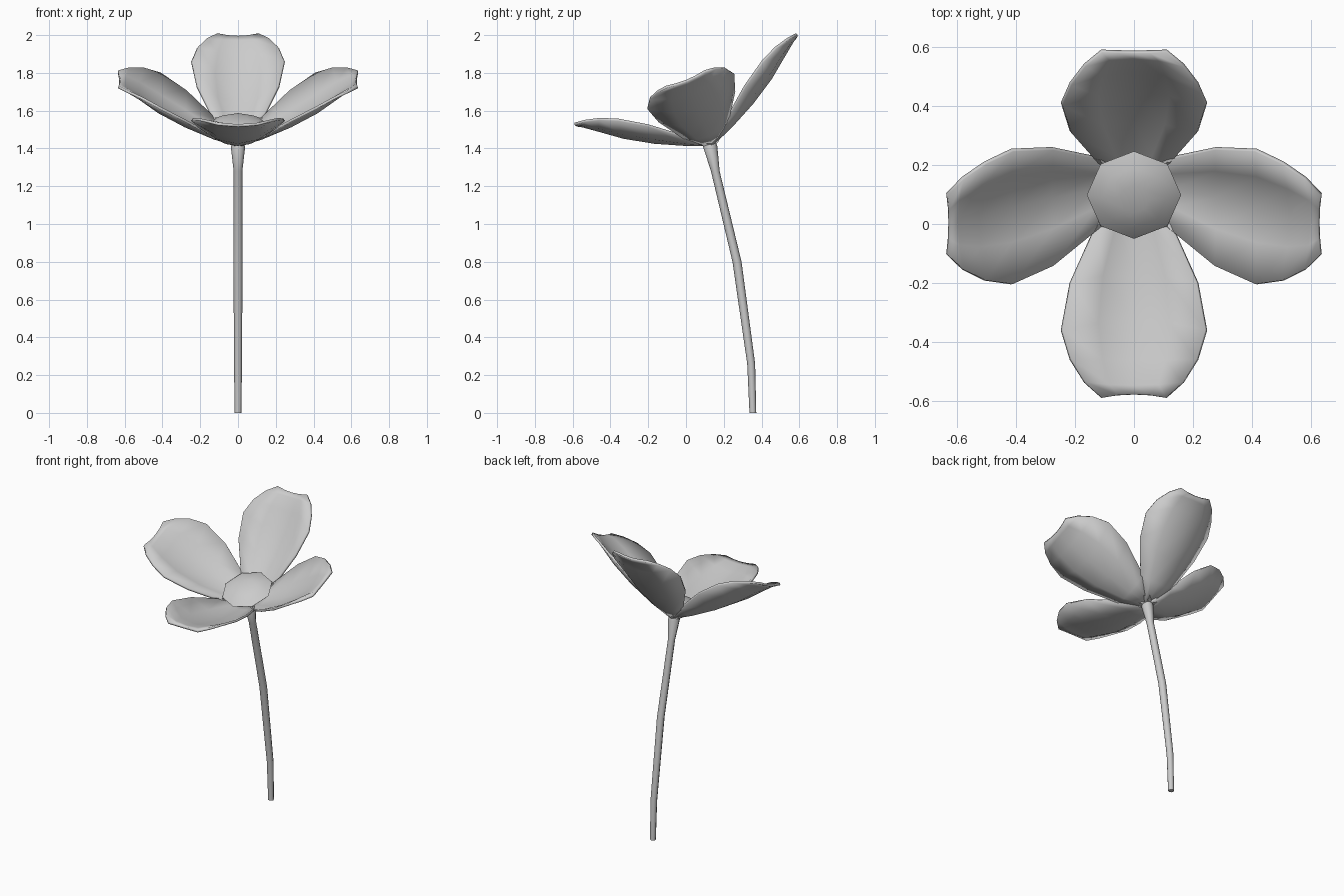
import bpy, bmesh, math
from mathutils import Matrix, Vector

if "Cube" in bpy.data.objects:
    bpy.data.objects.remove(bpy.data.objects["Cube"])

TILT = math.radians(22)
HEAD = Matrix.Translation((0, 0.135, 1.43)) @ Matrix.Rotation(TILT, 4, 'X')


def finish(bm, name, matrix=Matrix(), angle=40):
    bmesh.ops.recalc_face_normals(bm, faces=bm.faces)
    me = bpy.data.meshes.new(name)
    bm.to_mesh(me)
    bm.free()
    ob = bpy.data.objects.new(name, me)
    bpy.context.collection.objects.link(ob)
    ob.matrix_world = matrix
    bpy.ops.object.select_all(action='DESELECT')
    ob.select_set(True)
    bpy.context.view_layer.objects.active = ob
    bpy.ops.object.shade_smooth_by_angle(angle=math.radians(angle))
    return ob


def tube(rings, sides, name, matrix=Matrix(), angle=40):
    """Loft polygon rings given as (y, z, radius)."""
    bm = bmesh.new()
    loops = []
    for y, z, r in rings:
        loops.append([bm.verts.new((r * math.cos(a), y + r * math.sin(a), z))
                      for a in (2 * math.pi * i / sides for i in range(sides))])
    for a, b in zip(loops, loops[1:]):
        for i in range(sides):
            j = (i + 1) % sides
            bm.faces.new((a[i], a[j], b[j], b[i]))
    bm.faces.new(loops[0])
    bm.faces.new(loops[-1])
    return finish(bm, name, matrix, angle)


# Petal rows: centre out/up, edge out/up, half width
ROWS = [
    (0.000, -0.010, 0.000, -0.005, 0.030),
    (0.130, 0.042, 0.113, 0.078, 0.125),
    (0.280, 0.115, 0.276, 0.210, 0.215),
    (0.420, 0.200, 0.413, 0.298, 0.245),
    (0.530, 0.285, 0.504, 0.339, 0.215),
    (0.600, 0.338, 0.580, 0.358, 0.167),
    (0.626, 0.353, 0.634, 0.364, 0.110),
]


def petal(name, turn):
    bm = bmesh.new()
    grid = []
    for cu, ch, eu, eh, w in ROWS:
        row = []
        for s in (-1, -0.5, 0, 0.5, 1):
            k = s * s
            row.append(bm.verts.new((s * w, -(cu + (eu - cu) * k), ch + (eh - ch) * k)))
        grid.append(row)
    for a, b in zip(grid, grid[1:]):
        for i in range(4):
            bm.faces.new((a[i], a[i + 1], b[i + 1], b[i]))
    ob = finish(bm, name, HEAD @ Matrix.Rotation(turn, 4, 'Z'), 50)
    mod = ob.modifiers.new("thickness", 'SOLIDIFY')
    mod.thickness = 0.014
    mod.offset = 0


# Four cupped petals around the tilted head
for i, side in enumerate(("front", "right", "back", "left")):
    petal(side + "_petal", i * math.pi / 2)

# Eight-sided domed flower centre
tube([(0, 0.00, 0.04), (0, 0.05, 0.11), (0, 0.098, 0.16), (0, 0.125, 0.11),
      (0, 0.137, 0.05)], 8, "flower_centre", HEAD, 40)

# Curved stem flaring under the flower
tube([(0.354, 0.0, 0.018), (0.345, 0.26, 0.021), (0.27, 0.8, 0.024),
      (0.155, 1.28, 0.023), (0.128, 1.41, 0.038), (0.130, 1.43, 0.03)],
     8, "stem", angle=50)
